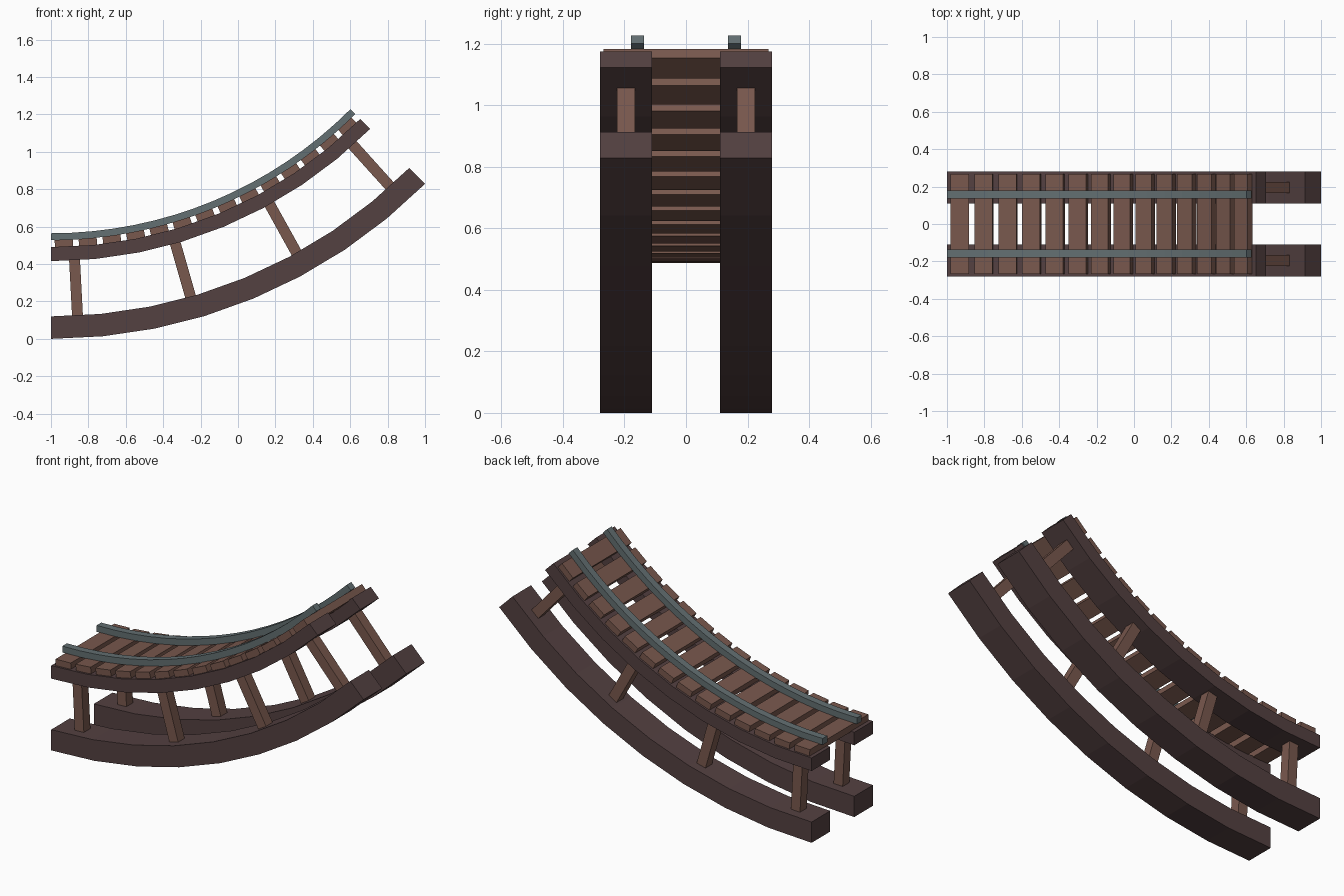
import bpy
import bmesh
from math import radians, sin, cos
from mathutils import Matrix, Vector

if "Cube" in bpy.data.objects:
    bpy.data.objects.remove(bpy.data.objects["Cube"])

# Everything bends round one centre; angles start straight down
RADIUS = 2.0 / sin(radians(45))
SWEEP = 45
CENTRE = Vector((-1, 0, RADIUS))


def material(name, rgb):
    mat = bpy.data.materials.new(name)
    mat.use_nodes = True
    mat.diffuse_color = (*rgb, 1)
    mat.node_tree.nodes["Principled BSDF"].inputs["Base Color"].default_value = (*rgb, 1)
    return mat


DARK_WOOD = material("dark wood", (0.088, 0.052, 0.053))
BROWN_WOOD = material("brown wood", (0.19, 0.098, 0.075))
STEEL = material("grey steel", (0.125, 0.16, 0.168))


def add_object(name, bm, mat):
    bmesh.ops.recalc_face_normals(bm, faces=bm.faces)
    mesh = bpy.data.meshes.new(name)
    bm.to_mesh(mesh)
    bm.free()
    mesh.materials.append(mat)
    obj = bpy.data.objects.new(name, mesh)
    bpy.context.collection.objects.link(obj)


def on_arc(radius, degrees, y):
    a = radians(degrees)
    return CENTRE + Vector((radius * sin(a), y, -radius * cos(a)))


def curved_bar(name, outer, inner, y, width, steps, mat):
    """Rectangular section swept along the arc."""
    bm = bmesh.new()
    rings = []
    for i in range(steps + 1):
        a = SWEEP * i / steps
        corners = [(outer, y - width / 2), (outer, y + width / 2),
                   (inner, y + width / 2), (inner, y - width / 2)]
        rings.append([bm.verts.new(on_arc(r, a, side)) for r, side in corners])
    for r0, r1 in zip(rings, rings[1:]):
        for k in range(4):
            n = (k + 1) % 4
            bm.faces.new((r0[k], r0[n], r1[n], r1[k]))
    bm.faces.new(rings[0])
    bm.faces.new(rings[-1])
    add_object(name, bm, mat)


def radial_box(name, degrees, outer, inner, y, length, width, mat):
    """Box standing square to the arc."""
    bm = bmesh.new()
    place = (Matrix.Translation(on_arc((outer + inner) / 2, degrees, y))
             @ Matrix.Rotation(radians(-degrees), 4, 'Y')
             @ Matrix.Diagonal((length, width, outer - inner, 1)))
    bmesh.ops.create_cube(bm, size=1, matrix=place)
    add_object(name, bm, mat)


# Beams, rails and posts on both sides
for side, s in (("left", 1), ("right", -1)):
    curved_bar(f"lower_beam_{side}", RADIUS, RADIUS - 0.12, s * 0.195, 0.17, 8, DARK_WOOD)
    curved_bar(f"upper_beam_{side}", 2.413, 2.338, s * 0.195, 0.17, 8, DARK_WOOD)
    curved_bar(f"rail_{side}", 2.301, 2.264, s * 0.157, 0.042, 16, STEEL)
    for i in range(4):
        radial_box(f"post_{side}_{i + 1}", 3 + 13 * i, 2.72, 2.395,
                   s * 0.195, 0.058, 0.06, BROWN_WOOD)

# Cross ties under the rails
TIES = 14
for i in range(TIES):
    angle = 1.7 + (43.1 - 1.7) * i / (TIES - 1)
    radial_box(f"tie_{i + 1}", angle, 2.34, 2.299, 0, 0.097, 0.536, BROWN_WOOD)
